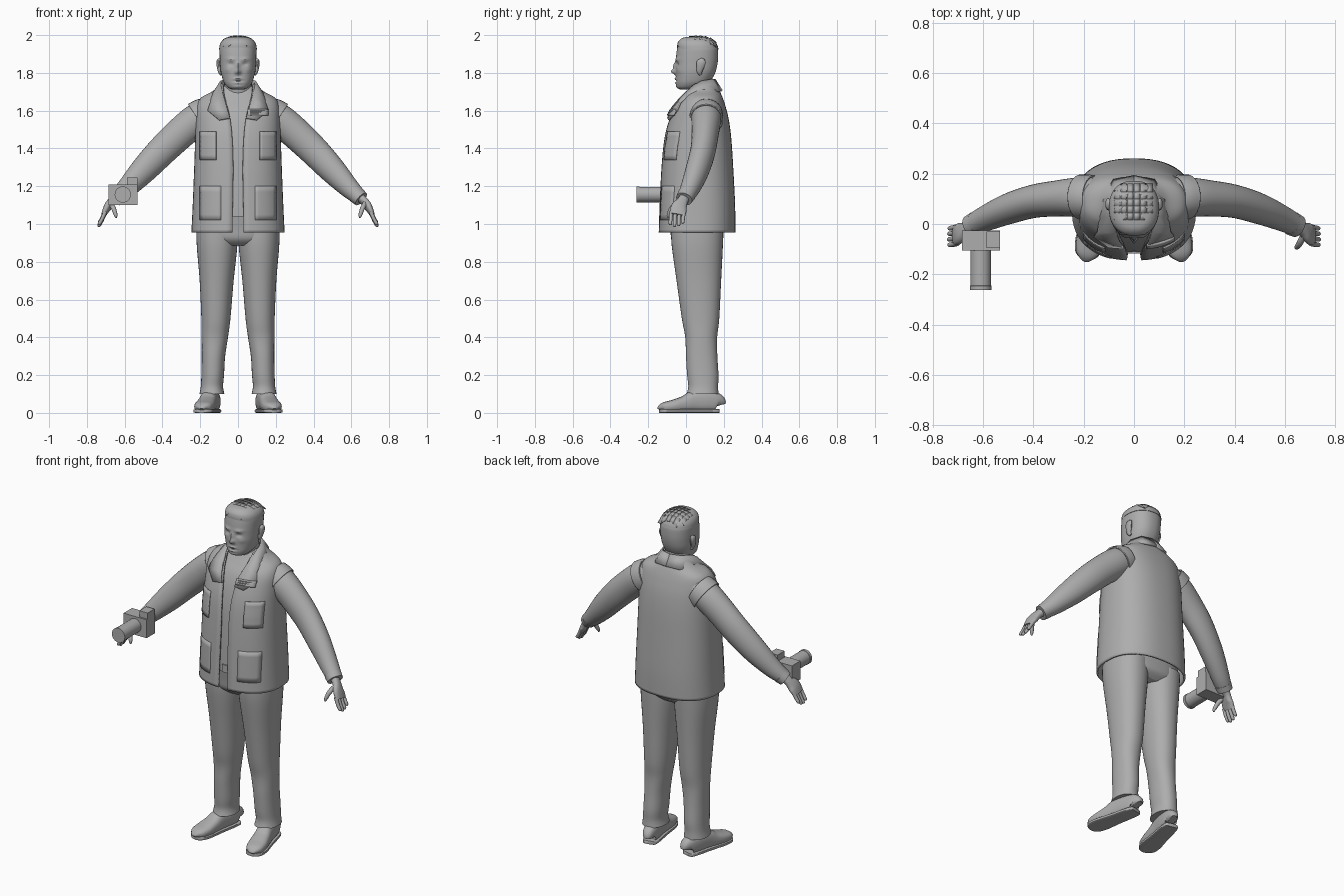
import bpy, bmesh, math
from mathutils import Vector

if "Cube" in bpy.data.objects:
    bpy.data.objects.remove(bpy.data.objects["Cube"])

grey = bpy.data.materials.new("plain grey")
grey.use_nodes = True
grey.diffuse_color = (0.42, 0.42, 0.42, 1)
grey.node_tree.nodes["Principled BSDF"].inputs["Base Color"].default_value = (0.42, 0.42, 0.42, 1)


def make(name, verts, faces, thick=0, angle=40):
    mesh = bpy.data.meshes.new(name)
    bm = bmesh.new()
    vs = [bm.verts.new(v) for v in verts]
    for f in faces:
        bm.faces.new([vs[i] for i in f])
    bmesh.ops.recalc_face_normals(bm, faces=bm.faces[:])
    bm.to_mesh(mesh)
    bm.free()
    mesh.materials.append(grey)
    ob = bpy.data.objects.new(name, mesh)
    bpy.context.collection.objects.link(ob)
    if thick:
        mod = ob.modifiers.new("thickness", "SOLIDIFY")
        mod.thickness, mod.offset = thick, 0
    bpy.ops.object.select_all(action="DESELECT")
    bpy.context.view_layer.objects.active = ob
    ob.select_set(True)
    bpy.ops.object.shade_smooth_by_angle(angle=math.radians(angle))
    return ob


def spline(rows, steps=6):
    """Catmull-Rom through rows of numbers."""
    out = []
    for i in range(len(rows) - 1):
        a, b, c, d = (rows[max(0, min(len(rows) - 1, i + k))] for k in (-1, 0, 1, 2))
        for s in range(steps):
            t = s / steps
            out.append([0.5 * (2*q + (r-p)*t + (2*p - 5*q + 4*r - w)*t*t + (3*q - p - 3*r + w)*t**3)
                        for p, q, r, w in zip(a, b, c, d)])
    return out + [list(rows[-1])]


def oval(t, e):
    """Superellipse point; t = 0 faces the front."""
    s, c = math.sin(t), math.cos(t)
    return math.copysign(abs(s) ** (2/e), s), -math.copysign(abs(c) ** (2/e), c)


def skin(name, rings, closed=True, caps=True, **kw):
    n = len(rings[0])
    faces = [(r*n + i, r*n + (i+1) % n, (r+1)*n + (i+1) % n, (r+1)*n + i)
             for r in range(len(rings) - 1) for i in range(n if closed else n - 1)]
    if closed and caps:
        faces += [tuple(range(n)), tuple(range((len(rings)-1)*n, len(rings)*n))]
    return make(name, [p for r in rings for p in r], faces, **kw)


def stack(name, rows, e=2.3, n=40, shape=None, side=1):
    """Horizontal sections: z, centre x, half width, front y, back y."""
    rings = []
    for z, cx, rx, yf, yb in spline(rows):
        ring = []
        for i in range(n):
            u, v = oval(2*math.pi*i/n, e)
            p = [side * (cx + rx*u), (yf+yb)/2 + v*(yb-yf)/2, z]
            ring.append(shape(p, v) if shape else p)
        rings.append(ring)
    return skin(name, rings)


def tube(name, rows, ref=(0, 0, 1), e=2, n=20, side=1, steps=6, **kw):
    """Sections along a path: x, y, z, width radius, height radius."""
    rows = spline(rows, steps)
    rings = []
    for i, (x, y, z, ra, rb) in enumerate(rows):
        t = (Vector(rows[min(i+1, len(rows)-1)][:3]) - Vector(rows[max(i-1, 0)][:3])).normalized()
        a = t.cross(Vector(ref)).normalized()
        b = a.cross(t)
        ring = []
        for k in range(n):
            u, v = oval(2*math.pi*k/n, e)
            p = Vector((x, y, z)) + a*ra*u + b*rb*v
            ring.append((p.x*side, p.y, p.z))
        rings.append(ring)
    return skin(name, rings, **kw)


def box(name, x0, x1, y0, y1, z0, z1):
    skin(name, [[(x0, y0, z), (x1, y0, z), (x1, y1, z), (x0, y1, z)] for z in (z0, z1)])


# Vest: open shell, z / half width / front y / back y / half opening
E = 2.4
vest = spline([(.955, .242, -.14, .256, .03), (1.1, .235, -.135, .255, .028), (1.3, .227, -.125, .245, .025),
               (1.45, .222, -.11, .235, .03), (1.55, .219, -.085, .222, .04), (1.62, .214, -.055, .205, .055),
               (1.665, .192, -.02, .19, .068), (1.70, .13, .0, .175, .075), (1.74, .09, .02, .155, .08)])
rings = []
for z, rx, yf, yb, gap in vest:
    t0 = math.asin(min(1, gap/rx) ** (E/2))
    ring = []
    for i in range(57):
        u, v = oval(t0 + (2*math.pi - 2*t0)*i/56, E)
        ring.append((rx*u, (yf+yb)/2 + v*(yb-yf)/2, z))
    rings.append(ring)
skin("vest", rings, closed=False, thick=.01)


def front_y(x, z):
    """Front surface of the vest."""
    r = min(vest, key=lambda row: abs(row[0] - z))
    return (r[2]+r[3])/2 - (r[3]-r[2])/2 * max(0, 1 - abs(x/r[1])**E) ** (1/E)


def patch(name, x0, x1, z0, z1, lift=.008):
    skin(name, [[(x0 + (x1-x0)*i/6, front_y(x0 + (x1-x0)*i/6, z0 + (z1-z0)*k/6) - lift, z0 + (z1-z0)*k/6)
                 for i in range(7)] for k in range(7)], closed=False, thick=.009)


for s, side in ((1, "left"), (-1, "right")):
    patch(side + "_breast_pocket", s*.115, s*.2, 1.34, 1.49)
    patch(side + "_lower_pocket", s*.09, s*.2, 1.02, 1.2, .004)
patch("left_chest_flap", .05, .16, 1.575, 1.605, .022)

# Shirt, waist and belt under the vest
stack("shirt", [(z, 0, rx-.022, yf+.024, yb-.02) for z, rx, yf, yb, g in vest[4::6]], e=E)
stack("trouser_seat", [(.885, 0, .14, -.04, .16), (.92, 0, .2, -.075, .195), (.98, 0, .216, -.085, .2),
                       (1.08, 0, .212, -.1, .21)], e=2.6)
stack("belt", [(1.04, 0, .213, -.108, .215), (1.085, 0, .212, -.108, .215)], e=2.6)
box("belt_buckle", -.025, .025, -.118, -.1, 1.04, 1.085)

# Folded collar and lapels: upper edge, lower edge (y is None where it lies on the vest)
collar = [((0, .152, 1.765), (0, .19, 1.705)), ((.06, .135, 1.765), (.08, .175, 1.7)),
          ((.09, .08, 1.755), (.125, .1, 1.7)), ((.088, .03, 1.725), (.135, .03, 1.685)),
          ((.072, None, 1.665), (.145, None, 1.645)), ((.058, None, 1.615), (.16, None, 1.6)),
          ((.042, None, 1.56), (.1, None, 1.55))]
for s, side in ((1, "left"), (-1, "right")):
    edge = [[(s*x, front_y(x, z) - .016 if y is None else y, z) for x, y, z in pair] for pair in collar]
    skin(side + "_collar", edge, closed=False, thick=.01)

# Head, with the face pushed out and in by soft bumps: x, z, spread x, spread z, depth
bumps = [(0, 1.806, .013, .013, .024), (0, 1.835, .009, .022, .014), (.037, 1.846, .014, .009, -.010),
         (.037, 1.872, .022, .008, .007), (0, 1.757, .024, .004, -.006), (0, 1.768, .02, .006, .008),
         (0, 1.746, .018, .006, .006), (0, 1.727, .022, .009, .005), (.055, 1.815, .016, .014, .004)]


def face(p, v):
    if v < 0:
        for x, z, sx, sz, d in bumps:
            p[1] -= d * math.exp(-((abs(p[0])-x)/sx)**2 - ((p[2]-z)/sz)**2) * min(1, -2*v)
    return p


stack("head", [(1.712, 0, .03, -.03, .04), (1.722, 0, .054, -.045, .08), (1.745, 0, .073, -.052, .12),
               (1.775, 0, .084, -.053, .142), (1.81, 0, .092, -.054, .158), (1.85, 0, .095, -.054, .167),
               (1.89, 0, .097, -.052, .17), (1.93, 0, .097, -.047, .168), (1.96, 0, .089, -.04, .155),
               (1.98, 0, .068, -.022, .13), (1.989, 0, .02, .02, .08)], n=72, shape=face)
tube("neck", [(0, .095, 1.64, .085, .075), (0, .088, 1.69, .077, .067), (0, .08, 1.74, .074, .064),
              (0, .075, 1.79, .07, .06)], ref=(0, 1, 0))
for s, side in ((1, "left"), (-1, "right")):
    tube(side + "_ear", [(.09, .078, 1.79, .008, .006), (.097, .072, 1.81, .016, .01), (.102, .078, 1.845, .024, .012),
                         (.102, .082, 1.865, .021, .01), (.096, .082, 1.875, .008, .005)],
         ref=(1, 0, 0), side=s, n=14)

# Hair: close cap and overlapping locks
stack("hair_cap", [(1.925, 0, .100, -.046, .172), (1.95, 0, .096, -.046, .165), (1.97, 0, .084, -.038, .15),
                   (1.986, 0, .06, -.015, .122), (1.993, 0, .02, .03, .08)], n=48)


def dome(x, y):
    return 1.935 + .058 * max(0, 1 - (x/.102)**2 - ((y-.062)/.112)**2) ** .5


for c in range(6):
    for r in range(7):
        x0, y0 = -.078 + c*.026, -.04 + r*.028
        x1, y1 = x0 + .023, y0 + .032
        if ((x0+x1)/.204)**2 + (((y0+y1)/2-.062)/.112)**2 < .95:
            skin("hair_lock", [[(x, y, dome(x, y) + up) for x in (x0, (x0+x1)/2, x1)]
                               for y, up in ((y0, .005), (y1, .0))], closed=False, thick=.003)

# Limbs, mirrored
for s, side in ((1, "left"), (-1, "right")):
    arm = [(.15, .106, 1.585, .078, .08), (.215, .107, 1.553, .079, .086), (.3, .102, 1.485, .072, .084),
           (.4, .09, 1.39, .066, .08), (.5, .06, 1.285, .061, .071), (.59, .022, 1.19, .051, .054),
           (.645, -.006, 1.14, .043, .041)]
    tube(side + "_sleeve", arm, side=s, n=28)
    tube(side + "_cuff", [(.628, .002, 1.153, .048, .046), (.652, -.01, 1.132, .045, .042)], side=s, n=28)
    tube(side + "_armhole", [(.165, .106, 1.58, .085, .088), (.19, .107, 1.567, .086, .092),
                             (.212, .107, 1.553, .086, .093)], side=s, n=28, caps=False, thick=.008)
    # Palm, fingers and thumb
    tube(side + "_palm", [(.64, -.005, 1.145, .027, .024), (.67, -.02, 1.118, .03, .02),
                          (.693, -.037, 1.085, .043, .019), (.712, -.045, 1.048, .04, .013)],
         ref=(1, 0, 0), side=s, e=2.4)
    for k, length in enumerate((.05, .06, .056, .043)):
        y = -.077 + k*.022
        tube(side + "_finger", [(.703, y, 1.065, .011, .011), (.718, y - .004, 1.055 - length*.5, .010, .010),
                                (.728 + length*.12, y - .006, 1.052 - length, .009, .009),
                                (.731 + length*.12, y - .006, 1.045 - length, .003, .003)],
             ref=(1, 0, 0), side=s, n=10, steps=4)
    tube(side + "_thumb", [(.675, -.045, 1.11, .014, .014), (.66, -.075, 1.085, .013, .013),
                           (.648, -.092, 1.05, .010, .010), (.645, -.096, 1.033, .004, .004)],
         ref=(1, 0, 0), side=s, n=10, steps=4)
    # Trouser leg with a turned hem
    stack(side + "_trouser_leg", [(.975, .112, .108, -.08, .198), (.88, .111, .107, -.075, .195),
                                  (.7, .113, .09, -.05, .186), (.5, .117, .077, -.022, .176),
                                  (.4, .123, .07, -.004, .165), (.3, .13, .062, .0, .166), (.2, .134, .06, .006, .172),
                                  (.14, .138, .059, .012, .17), (.1, .138, .066, .004, .172)], e=2.2, side=s)
    # Shoe and sole, along the foot: amount, half width, height
    foot = [(0, .02, .07), (.03, .036, .1), (.2, .043, .115), (.42, .045, .112), (.58, .049, .086),
            (.76, .053, .066), (.91, .046, .053), (.98, .028, .038), (1, .01, .024)]
    path = [(.126 + .066*t, .172 - .312*t, w, h) for t, w, h in foot]
    tube(side + "_shoe", [(x, y, h/2 + .004, w, h/2) for x, y, w, h in path], side=s, e=2.6, n=24)
    tube(side + "_sole", [(x, y, .01, w + .004, .01) for x, y, w, h in path], side=s, e=6, n=24)

# Hand-held camera: body, viewfinder, hollow-fronted lens
box("camera_body", -.685, -.533, -.105, -.025, 1.1, 1.21)
box("camera_viewfinder", -.587, -.533, -.095, -.03, 1.21, 1.247)
tube("camera_lens", [(-.61, y, 1.156, r, r) for y, r in
                     ((-.1, .041), (-.245, .041), (-.246, .043), (-.262, .043), (-.2621, .036), (-.252, .034))],
     n=24, steps=1, ref=(0, 0, 1))
